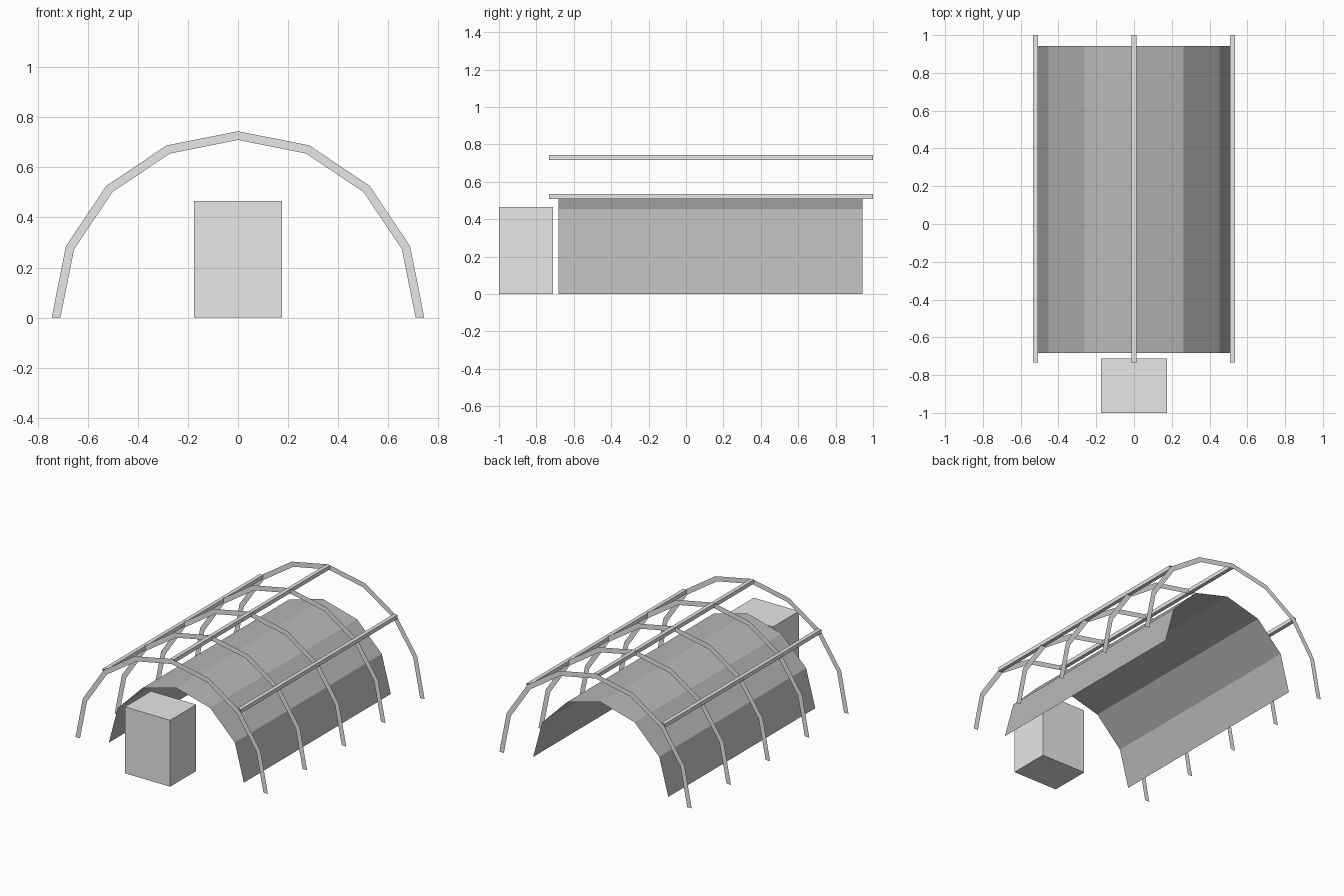
import bpy, bmesh
from math import sin, cos, pi

cube = bpy.data.objects.get("Cube")
if cube:
    bpy.data.objects.remove(cube, do_unlink=True)


def material(name, rgb):
    m = bpy.data.materials.new(name)
    m.use_nodes = True
    m.diffuse_color = (*rgb, 1)
    m.node_tree.nodes["Principled BSDF"].inputs["Base Color"].default_value = (*rgb, 1)
    return m


light_grey = material("light_grey", (0.8, 0.8, 0.8))
mid_grey = material("mid_grey", (0.48, 0.48, 0.48))


def finish(name, bm, mat):
    mesh = bpy.data.meshes.new(name)
    bm.to_mesh(mesh)
    bm.free()
    mesh.materials.append(mat)
    obj = bpy.data.objects.new(name, mesh)
    bpy.context.collection.objects.link(obj)
    return obj


def arc(radius, sides):
    """Half circle in x and z, from the right foot over to the left foot."""
    return [(radius * cos(pi * i / sides), radius * sin(pi * i / sides))
            for i in range(sides + 1)]


def sheet(bm, row_a, row_b):
    """Strip of quads joining two rows of points."""
    a = [bm.verts.new(p) for p in row_a]
    b = [bm.verts.new(p) for p in row_b]
    for i in range(len(a) - 1):
        bm.faces.new((a[i], a[i + 1], b[i + 1], b[i]))


def extrusion(name, profile, y0, y1, mat):
    bm = bmesh.new()
    sheet(bm, [(x, y1, z) for x, z in profile], [(x, y0, z) for x, z in profile])
    bmesh.ops.remove_doubles(bm, verts=bm.verts, dist=1e-5)
    return finish(name, bm, mat)


FRONT, BACK = -0.733, 1.0

# Flat frame arches
RIBS = 5
for n in range(RIBS):
    y = FRONT + (BACK - FRONT) * n / (RIBS - 1)
    bm = bmesh.new()
    sheet(bm, [(x, y, z) for x, z in arc(0.71, 8)],
          [(x, y, z) for x, z in arc(0.745, 8)])
    finish(f"frame_arch_{n + 1}", bm, light_grey)

# Long open square rails tying the arches together
h = 0.0135
for name, x, z in (("ridge_rail", 0, 0.73),
                   ("left_rail", 0.521, 0.521),
                   ("right_rail", -0.521, 0.521)):
    square = [(x + h, z - h), (x + h, z + h), (x - h, z + h), (x - h, z - h), (x + h, z - h)]
    extrusion(name, square, FRONT, BACK, light_grey)

# Inner vault cover, a single open skin
extrusion("vault_cover", arc(0.523, 6), -0.682, 0.943, mid_grey)

# Entrance block
bm = bmesh.new()
bmesh.ops.create_cube(bm, size=1)
bmesh.ops.scale(bm, vec=(0.35, 0.288, 0.465), verts=bm.verts)
bmesh.ops.translate(bm, vec=(0, -0.856, 0.2325), verts=bm.verts)
finish("entrance_block", bm, light_grey)
